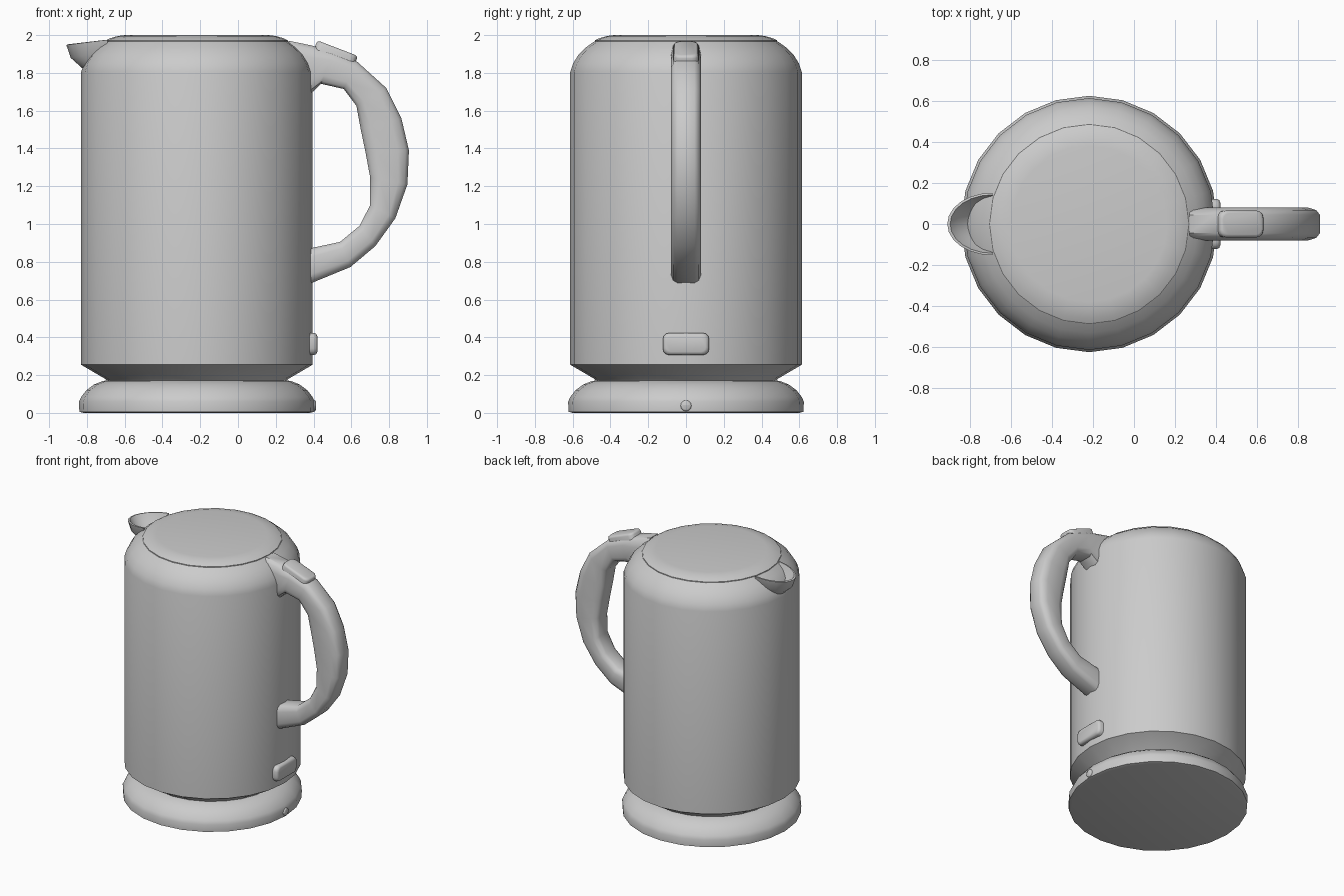
import bpy, bmesh, math
from mathutils import Vector

if "Cube" in bpy.data.objects:
    bpy.data.objects.remove(bpy.data.objects["Cube"])

CX = -0.218   # axis of the jug
SIDES = 24


def finish(name, bm, angle=35):
    bmesh.ops.recalc_face_normals(bm, faces=bm.faces)
    me = bpy.data.meshes.new(name)
    bm.to_mesh(me)
    bm.free()
    ob = bpy.data.objects.new(name, me)
    bpy.context.collection.objects.link(ob)
    bpy.ops.object.select_all(action='DESELECT')
    ob.select_set(True)
    bpy.context.view_layer.objects.active = ob
    bpy.ops.object.shade_smooth_by_angle(angle=math.radians(angle))
    return ob


def loft(name, rings, closed=True, caps=True, angle=35):
    bm = bmesh.new()
    rows = [[bm.verts.new(p) for p in r] for r in rings]
    n = len(rows[0])
    for a, b in zip(rows, rows[1:]):
        for i in range(n if closed else n - 1):
            j = (i + 1) % n
            bm.faces.new((a[i], a[j], b[j], b[i]))
    if caps:
        bm.faces.new(rows[0])
        bm.faces.new(rows[-1])
    return finish(name, bm, angle)


def lathe(name, profile):
    rings = [[(CX + r * math.cos(2 * math.pi * i / SIDES),
               r * math.sin(2 * math.pi * i / SIDES), z) for i in range(SIDES)]
             for r, z in profile]
    return loft(name, rings)


def pad(name, size, loc, tilt=0, corner=0.03, edge=0.01, out='Z'):
    # rounded-rectangle slab with a softened outer edge; local z is its thickness
    sx, sy, sz = (s / 2 for s in size)

    def ring(inset, z):
        c = corner - inset * 0.5
        pts = []
        for k, (qx, qy) in enumerate([(1, 1), (-1, 1), (-1, -1), (1, -1)]):
            for s in range(4):
                a = math.pi / 2 * (k + s / 3)
                pts.append((qx * (sx - inset - c) + c * math.cos(a),
                            qy * (sy - inset - c) + c * math.sin(a), z))
        return pts
    ob = loft(name, [ring(0, -sz), ring(0, sz - edge), ring(edge * .3, sz - edge * .3),
                     ring(edge, sz)], angle=50)
    ob.location = loc
    ob.rotation_euler = (0, tilt, 0)
    return ob


# power base
lathe("power_base", [(0.60, 0), (0.622, 0.006), (0.624, 0.06), (0.612, 0.085),
                     (0.585, 0.12), (0.545, 0.15), (0.50, 0.168), (0.46, 0.175)])

# jug body with tapered foot and rounded shoulder
lathe("jug_body", [(0.47, 0.165), (0.485, 0.18), (0.613, 0.255), (0.613, 1.805),
                   (0.598, 1.85), (0.57, 1.895), (0.53, 1.935), (0.485, 1.967)])

# lid
lathe("lid", [(0.483, 1.93), (0.483, 1.972), (0.46, 1.983), (0.42, 1.995),
              (0.38, 2.0)])

# pouring spout: outer skin, rim, inner skin (tip x, half width, end z, tip z)
spout_rows = [(-0.76, 0.07, 1.80, 1.78), (-0.825, 0.105, 1.86, 1.825),
              (-0.886, 0.138, 1.91, 1.88), (-0.909, 0.152, 1.975, 1.948),
              (-0.895, 0.142, 1.976, 1.952), (-0.86, 0.118, 1.91, 1.90),
              (-0.80, 0.09, 1.86, 1.85)]
rings = []
for tip, w, ze, zt in spout_rows:
    ring = []
    for i in range(13):
        a = math.radians(-90 + 15 * i)
        c = math.cos(a)
        ring.append((-0.69 + (tip + 0.69) * c, w * math.sin(a), ze + (zt - ze) * c))
    rings.append(ring)
loft("spout", rings, closed=False, caps=False)

# handle: pairs of outer and inner points along the loop
pairs = [((0.27, 1.97), (0.27, 1.70)), ((0.39, 1.945), (0.385, 1.69)),
         ((0.50, 1.912), (0.44, 1.742)), ((0.63, 1.86), (0.56, 1.715)),
         ((0.785, 1.72), (0.627, 1.625)), ((0.865, 1.56), (0.65, 1.50)),
         ((0.905, 1.39), (0.675, 1.38)), ((0.897, 1.21), (0.70, 1.245)),
         ((0.833, 1.03), (0.70, 1.10)), ((0.727, 0.883), (0.643, 0.99)),
         ((0.595, 0.772), (0.54, 0.905)), ((0.39, 0.688), (0.39, 0.873)),
         ((0.33, 0.67), (0.33, 0.875))]
section = [(0, 0.045), (0.08, 0.068), (0.25, 0.08), (0.75, 0.08), (0.92, 0.068), (1, 0.045)]
section += [(u, -w) for u, w in reversed(section)]
rings = []
for o, i in pairs:
    o, i = Vector((o[0], 0, o[1])), Vector((i[0], 0, i[1]))
    rings.append([o.lerp(i, u) + Vector((0, w, 0)) for u, w in section])
loft("handle", rings, angle=40)

# lid release button on the handle
pad("release_button", (0.23, 0.13, 0.07), (0.515, 0, 1.898), math.radians(21),
    0.035, 0.015)

# power switch low on the body, facing +x
pad("power_switch", (0.118, 0.245, 0.08), (0.38, 0, 0.365), math.radians(90),
    0.035, 0.018)

# indicator light on the base
pad("indicator_light", (0.058, 0.058, 0.05), (0.387, 0, 0.038), math.radians(90),
    0.0289, 0.008)
